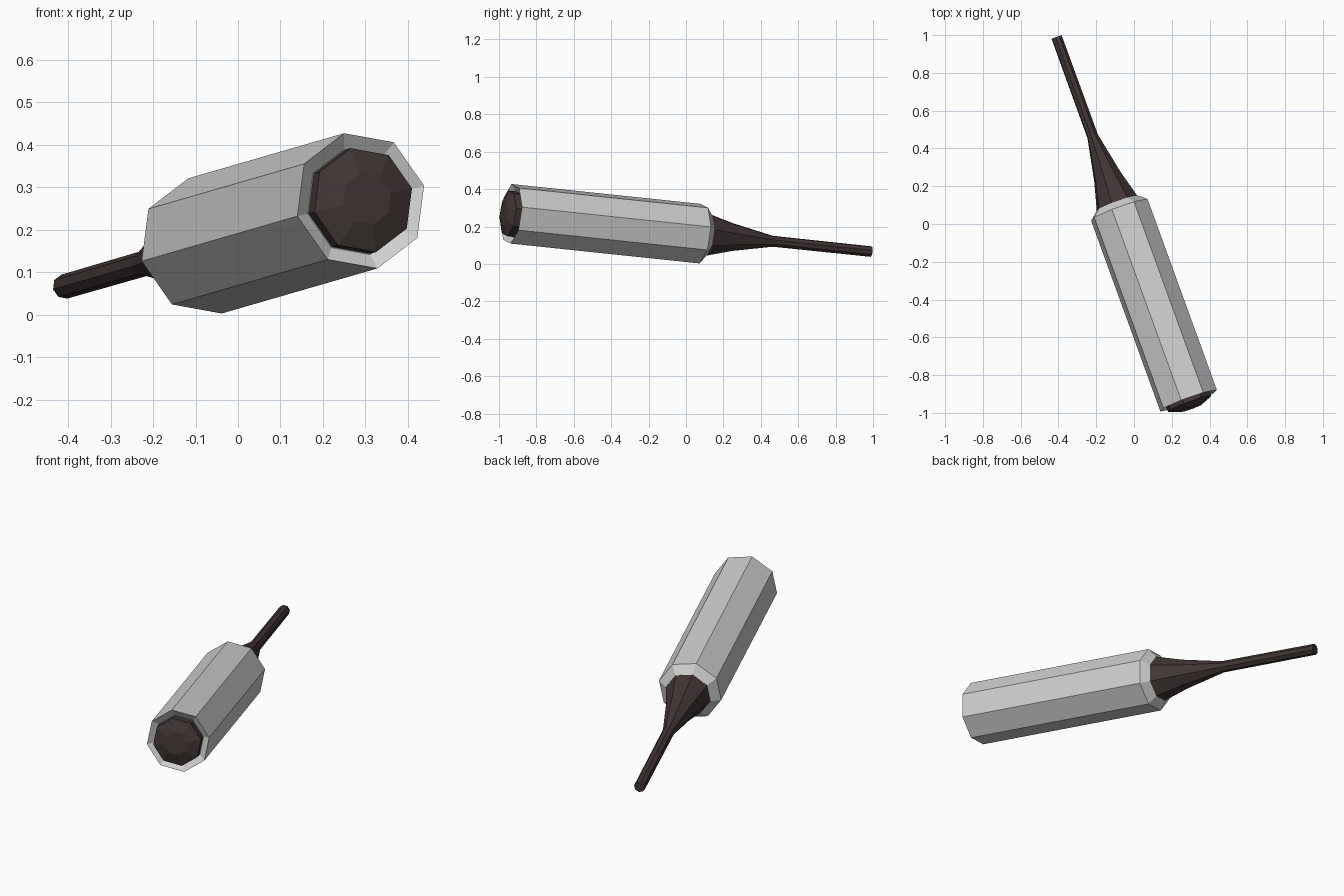
import bpy, bmesh, math
from mathutils import Vector, Matrix

if "Cube" in bpy.data.objects:
    bpy.data.objects.remove(bpy.data.objects["Cube"])

# Tilted axis frame: origin at the centre of the front rim, local z points out of the front
axis = Vector((0.363, -1.0, 0.105)).normalized()
side = Vector((0, 0, 1)).cross(axis).normalized()
up = axis.cross(side)
frame = Matrix((side, up, axis)).transposed().to_4x4()
frame.translation = (0.289, -0.935, 0.268)
TWIST = math.radians(12.7)
SIDES = 8


def material(name, rgb):
    m = bpy.data.materials.new(name)
    m.diffuse_color = (*rgb, 1)
    m.use_nodes = True
    m.node_tree.nodes["Principled BSDF"].inputs["Base Color"].default_value = m.diffuse_color
    return m


def lathe(name, profile, mat, close_loop=False):
    """Eight-sided flat-shaded solid from (radius, position along axis) pairs."""
    bm = bmesh.new()
    rings = []
    for r, t in profile:
        rings.append([bm.verts.new((r * math.cos(TWIST + k * math.tau / SIDES),
                                    r * math.sin(TWIST + k * math.tau / SIDES), t))
                      for k in range(SIDES)])
    for a, b in zip(rings, rings[1:]):
        for k in range(SIDES):
            n = (k + 1) % SIDES
            bm.faces.new((a[k], a[n], b[n], b[k]))
    bm.faces.new(rings[0])
    bm.faces.new(rings[-1])
    bmesh.ops.recalc_face_normals(bm, faces=bm.faces)
    me = bpy.data.meshes.new(name)
    bm.to_mesh(me)
    bm.free()
    me.materials.append(mat)
    ob = bpy.data.objects.new(name, me)
    ob.matrix_world = frame
    bpy.context.collection.objects.link(ob)
    return ob


grey = material("light grey", (0.63, 0.63, 0.63))
dark = material("dark brown", (0.052, 0.037, 0.035))

# Body: rear chamfer, long octagonal barrel, front rim sloping inwards
lathe("body", [(0.118, -1.117), (0.164, -1.08), (0.164, 0.0), (0.128, -0.025)], grey)

# Front cap: short wall and shallow faceted dome
lathe("front_cap", [(0.126, -0.03), (0.126, 0.018), (0.062, 0.042)], dark)

# Tail: flared sleeve running into a thin cable
lathe("tail", [(0.118, -1.115), (0.077, -1.263), (0.030, -1.495), (0.029, -2.056)], dark)
